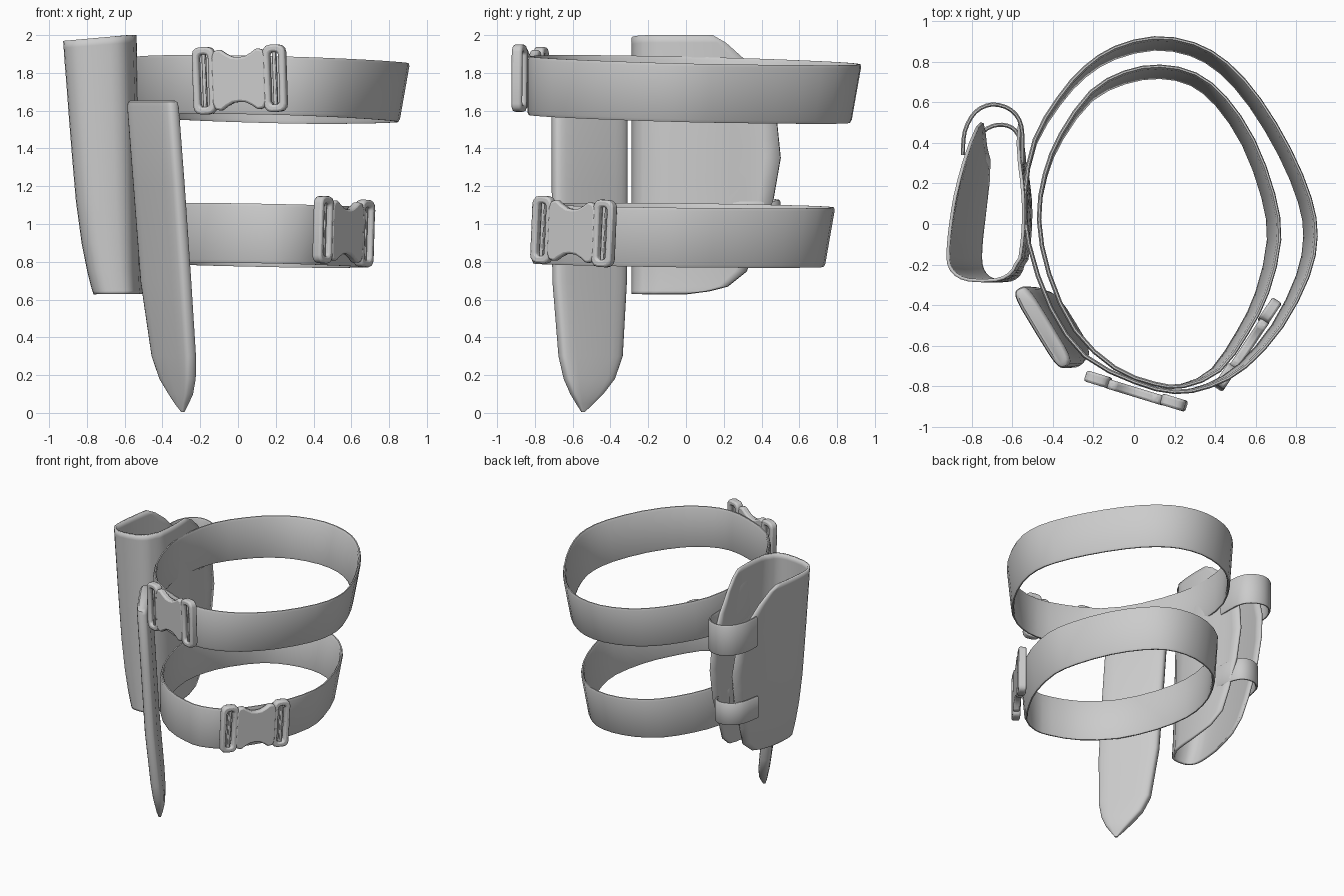
import bpy, bmesh, math
from mathutils import Vector

cube = bpy.data.objects.get("Cube")
if cube:
    bpy.data.objects.remove(cube)

grey = bpy.data.materials.new("plain grey")
grey.use_nodes = True
grey.diffuse_color = (0.6, 0.6, 0.6, 1)
grey.node_tree.nodes["Principled BSDF"].inputs["Base Color"].default_value = (0.6, 0.6, 0.6, 1)


def finish(bm, name, bevel=0, solid=0):
    bmesh.ops.recalc_face_normals(bm, faces=bm.faces)
    mesh = bpy.data.meshes.new(name)
    bm.to_mesh(mesh)
    bm.free()
    obj = bpy.data.objects.new(name, mesh)
    bpy.context.collection.objects.link(obj)
    mesh.materials.append(grey)
    if solid:
        mod = obj.modifiers.new("thickness", "SOLIDIFY")
        mod.thickness, mod.offset = solid, 0
    if bevel:
        mod = obj.modifiers.new("soft edges", "BEVEL")
        mod.width, mod.segments, mod.limit_method = bevel, 2, "ANGLE"
    bpy.ops.object.select_all(action="DESELECT")
    obj.select_set(True)
    bpy.context.view_layer.objects.active = obj
    bpy.ops.object.shade_smooth_by_angle(angle=math.radians(40))
    return obj


def loft(name, rings, ring_closed=True, path_closed=False, caps=False, **kw):
    bm = bmesh.new()
    rows = [[bm.verts.new(p) for p in ring] for ring in rings]
    n = len(rows[0])
    pairs = list(zip(rows, rows[1:])) + ([(rows[-1], rows[0])] if path_closed else [])
    for a, b in pairs:
        for i in range(n if ring_closed else n - 1):
            j = (i + 1) % n
            bm.faces.new((a[i], a[j], b[j], b[i]))
    if caps:
        bm.faces.new(rows[0])
        bm.faces.new(rows[-1])
    return finish(bm, name, **kw)


def smooth(points, steps, closed):
    """Catmull-Rom curve through the points."""
    pts = [Vector(p) for p in points]
    n, out = len(pts), []
    for i in range(n if closed else n - 1):
        if closed:
            a, b, c, d = (pts[(i + k) % n] for k in (-1, 0, 1, 2))
        else:
            a, b, c, d = (pts[min(max(i + k, 0), n - 1)] for k in (-1, 0, 1, 2))
        for s in range(steps):
            t = s / steps
            out.append(b + (c - a) * (t / 2) + (2 * a - 5 * b + 4 * c - d) * (t * t / 2)
                       + (3 * b - a - 3 * c + d) * (t ** 3 / 2))
    return out if closed else out + [pts[-1]]


def table(rows, z):
    """Linear lookup in rows sorted by height."""
    for a, b in zip(rows, rows[1:]):
        if z <= b[0]:
            t = (z - a[0]) / (b[0] - a[0])
            return [p + (q - p) * t for p, q in zip(a[1:], b[1:])]
    return list(rows[-1][1:])


def band(name, points, top, height, thick, closed, taper=0.0, steps=2):
    """Flat strap following a path that runs clockwise from above."""
    path = smooth(points, steps, closed)
    n, rings = len(path), []
    section = [(0.3, 1), (0, 0.95), (0, 0.05), (0.3, 0), (0.7, 0), (1, 0.05), (1, 0.95), (0.7, 1)]
    for i, p in enumerate(path):
        a = path[i - 1] if closed or i else p
        b = path[(i + 1) % n] if closed or i < n - 1 else p
        t = (b - a).normalized()
        out = Vector((-t.y, t.x))
        lean = Vector((max(out.x, 0), max(out.y, 0))) * taper
        zt = top(p)
        ring = []
        for o, v in section:
            q = p - out * thick * o - lean * (1 - v)
            ring.append((q.x, q.y, zt - height * (1 - v)))
        rings.append(ring)
    return loft(name, rings, path_closed=closed, caps=not closed)


# Two strap loops
upper = [(.1, .93), (.3, .9), (.47, .8), (.63, .62), (.78, .37), (.88, .13), (.91, -.06), (.87, -.26),
         (.74, -.51), (.56, -.71), (.38, -.81), (.2, -.84), (0, -.79), (-.25, -.66), (-.42, -.42),
         (-.53, -.1), (-.55, .15), (-.5, .42), (-.38, .63), (-.25, .78), (-.1, .88)]
lower = [(.13, .79), (.31, .75), (.46, .63), (.6, .42), (.7, .15), (.73, -.08), (.67, -.34), (.57, -.54),
         (.43, -.73), (.25, -.81), (.1, -.8), (-.1, -.72), (-.3, -.53), (-.43, -.25), (-.48, .02),
         (-.45, .25), (-.37, .45), (-.22, .66), (-.05, .76)]
band("upper_strap", upper, lambda p: 1.872 - .025 * (p.x + p.y), .31, .022, True, .055)
band("lower_strap", lower, lambda p: 1.1 - .02 * p.x - .012 * p.y, .315, .022, True, .055)


# Side-release buckles
def rounded(hu, hv, r, cu):
    pts = []
    for k, (su, sv) in enumerate(((1, 1), (-1, 1), (-1, -1), (1, -1))):
        for s in range(4):
            a = math.pi / 2 * (k + s / 3)
            pts.append((cu + su * (hu - r) + r * math.cos(a), sv * (hv - r) + r * math.sin(a)))
    return pts


def slab(name, outline, y0, y1, bevel):
    return loft(name, [[(u, y, v) for u, v in outline] for y in (y0, y1)], caps=True, bevel=bevel)


def frame(name, cu):
    outer, inner = rounded(.062, .178, .04, cu), rounded(.026, .14, .02, cu)
    rings = [[(u, y, v) for u, v in loop] for loop, y in
             ((outer, -.028), (outer, .028), (inner, .028), (inner, -.028))]
    return loft(name, rings, path_closed=True, bevel=.012)


def buckle(name, place, angle, roll):
    quarter = [(.15, .12), (.135, .155), (.1, .162), (.07, .14), (.035, .122)]
    half = quarter + [(0, .118)] + [(-u, v) for u, v in reversed(quarter)]
    outline = half + [(-u, -v) for u, v in half]
    parts = [slab(name + "_body", outline, -.03, .018, .012)]
    for side, cu in (("left", .195), ("right", -.195)):
        parts.append(frame(name + "_" + side + "_frame", cu))
        parts.append(slab(name + "_" + side + "_bar", rounded(.01, .15, .008, cu), -.014, .014, .004))
    for part in parts:
        part.location = place
        part.rotation_euler = (0, roll, angle)


buckle("upper_buckle", (.01, -.825, 1.765), math.radians(-17), math.radians(-2))
buckle("lower_buckle", (.56, -.595, .96), math.radians(56), math.radians(3))

# Long flat sheath: height, centre x, centre y, half width, half thickness
sheath = [(0.005, -.292, -.545, .008, .008), (.05, -.298, -.535, .05, .022), (.1, -.303, -.525, .095, .032),
          (.18, -.32, -.512, .15, .04), (.3, -.34, -.505, .19, .043), (.7, -.382, -.51, .222, .045),
          (1.2, -.418, -.51, .226, .045), (1.62, -.45, -.51, .226, .045), (1.645, -.452, -.51, .22, .04),
          (1.655, -.453, -.51, .205, .028)]
rings = []
for z, cx, cy, w, t in sheath:
    ring = []
    for k in range(24):
        c, s = math.cos(math.tau * k / 24), math.sin(math.tau * k / 24)
        a = math.copysign(abs(c) ** .4, c) * w
        b = math.copysign(abs(s) ** .6, s) * t
        ring.append((cx + .52 * a + .855 * b, cy - .855 * a + .52 * b, z))
    rings.append(ring)
loft("sheath", rings, caps=True)

# Folded holster, open at the top, bottom and back: height, back edge y, outer x, inner x
holster = [(.63, .0, -.757, -.545), (.645, .12, -.762, -.545), (.67, .22, -.77, -.547), (.75, .32, -.79, -.55),
           (.9, .38, -.82, -.553), (1.12, .46, -.85, -.558), (1.35, .5, -.87, -.562), (1.55, .48, -.886, -.566),
           (1.75, .4, -.9, -.572), (1.88, .3, -.91, -.576), (1.96, .21, -.915, -.579), (2, .14, -.918, -.58)]
heights = sorted({row[0] for row in holster} | {1.0, 1.23, 1.45, 1.65})
rings = []
for z in heights:
    back, xl, xr = table(holster, z)
    mid, half = (xl + xr) / 2, (xr - xl) / 2
    fold = min(.11, half)
    ring = []
    for k in range(9):
        y = back + (-.28 + fold - back) * k / 8
        ring.append([xl, y])
    for k in range(1, 12):
        a = math.pi * k / 12
        c = math.cos(a)
        ring.append([mid - half * math.copysign(abs(c) ** .7, c), -.28 + fold * (1 - math.sin(a))])
    for k in range(9):
        y = -.28 + fold + (back + .28 - fold) * k / 8
        ring.append([xr + .035 * max(0, 1 - ((y - .05) / .3) ** 2), y])
    for p in ring:
        side = min(max((xr - p[0]) / (xr - xl), 0), 1)
        p[0] += side * .12 * max(0, (p[1] + .15) / .65) ** 1.5
        p.append(z - .03 * side * max(0, (z - 1.5) / .5))
    rings.append(ring)
loft("holster", rings, ring_closed=False, solid=.016)

# Retaining loops around the open back edge
big_loop = [(-.855, .34), (-.845, .46), (-.79, .56), (-.7, .6), (-.6, .57), (-.545, .48), (-.54, .3)]
small_loop = [(-.82, .28), (-.79, .41), (-.73, .48), (-.65, .5), (-.58, .47), (-.54, .38), (-.53, .25)]
band("upper_retaining_loop", big_loop, lambda p: 1.77 - .06 * (p.x + .54), .235, .02, False, steps=3)
band("lower_retaining_loop", small_loop, lambda p: 1.12 - .06 * (p.x + .54), .17, .02, False, steps=3)
